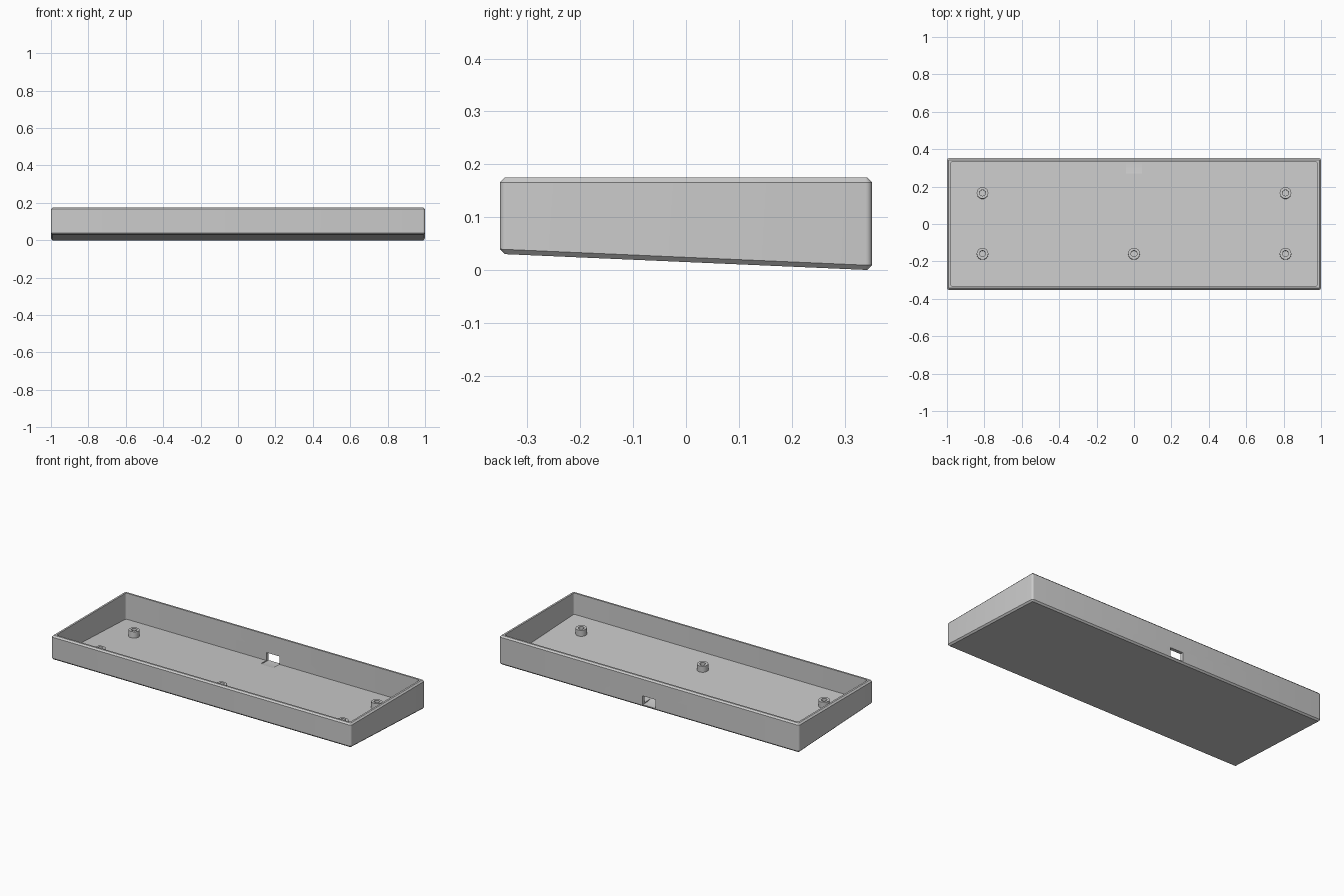
import bpy, bmesh, math

if "Cube" in bpy.data.objects:
    bpy.data.objects.remove(bpy.data.objects["Cube"])

HX, HY, TOP = 1.0, 0.352, 0.175     # half width, half depth, rim height
CH, WALL = 0.009, 0.02              # edge chamfer, wall thickness
SLOPE = 0.0437                      # underside rises toward the front


def under(y):
    return max(0.0, SLOPE * (HY - CH - y))


def floor_z(y):
    return 0.018 + SLOPE * (HY - WALL - y)


grey = bpy.data.materials.new("case grey")
grey.diffuse_color = (0.6, 0.6, 0.6, 1)
grey.use_nodes = True
grey.node_tree.nodes["Principled BSDF"].inputs["Base Color"].default_value = grey.diffuse_color


def make(name, bm):
    bmesh.ops.recalc_face_normals(bm, faces=bm.faces)
    me = bpy.data.meshes.new(name)
    bm.to_mesh(me)
    bm.free()
    me.materials.append(grey)
    ob = bpy.data.objects.new(name, me)
    bpy.context.collection.objects.link(ob)
    return ob


def smooth(ob):
    bpy.ops.object.select_all(action='DESELECT')
    ob.select_set(True)
    bpy.context.view_layer.objects.active = ob
    bpy.ops.object.shade_smooth_by_angle(angle=math.radians(30))


def loft(bm, rings):
    """Skin closed rings of equal length and cap both ends."""
    loops = [[bm.verts.new(p) for p in r] for r in rings]
    for a, b in zip(loops, loops[1:]):
        n = len(a)
        for i in range(n):
            j = (i + 1) % n
            bm.faces.new((a[i], a[j], b[j], b[i]))
    bm.faces.new(loops[0])
    bm.faces.new(loops[-1])


def rounded_ring(inset, radius, zf, seg=5):
    pts = []
    for k, (sx, sy) in enumerate(((1, 1), (-1, 1), (-1, -1), (1, -1))):
        for s in range(seg + 1):
            a = math.pi / 2 * (k + s / seg)
            x = sx * (HX - inset - radius) + radius * math.cos(a)
            y = sy * (HY - inset - radius) + radius * math.sin(a)
            pts.append((x, y, zf(y)))
    return pts


# Tray: chamfered outside, flat rim, inner walls and sloping floor
bm = bmesh.new()
loft(bm, [
    rounded_ring(CH, 0.003, under),
    rounded_ring(0, 0.012, lambda y: under(y) + CH),
    rounded_ring(0, 0.012, lambda y: TOP - CH),
    rounded_ring(CH, 0.003, lambda y: TOP),
    rounded_ring(WALL, 0.01, lambda y: TOP),
    rounded_ring(WALL, 0.01, floor_z),
])
tray = make("tray", bm)

# Cable port through the back wall, with a shallow ramp into the floor
bm = bmesh.new()
profile = [(0.40, 0.013), (0.40, 0.066), (0.27, 0.066), (0.27, 0.0207), (0.31, 0.013)]
loft(bm, [[(x, y, z) for y, z in profile] for x in (-0.043, 0.043)])
cutter = make("port_cutter", bm)
cutter.hide_render = True
mod = tray.modifiers.new("port", 'BOOLEAN')
mod.operation, mod.solver, mod.object = 'DIFFERENCE', 'EXACT', cutter
bpy.context.view_layer.objects.active = tray
bpy.ops.object.modifier_apply(modifier=mod.name)
bpy.data.objects.remove(cutter)
smooth(tray)

# Screw posts with blind holes, standing square to the floor
for i, (x, y) in enumerate(((-0.81, 0.165), (0.81, 0.165), (-0.81, -0.16), (0.81, -0.16), (0, -0.16))):
    bm = bmesh.new()
    loft(bm, [[(r * math.cos(t * math.tau / 32), r * math.sin(t * math.tau / 32), z) for t in range(32)]
              for r, z in ((0.031, -0.004), (0.031, 0.037), (0.016, 0.037), (0.016, 0.002))])
    post = make("screw_post_%d" % (i + 1), bm)
    post.location = (x, y, floor_z(y))
    post.rotation_euler.x = -math.atan(SLOPE)
    smooth(post)
